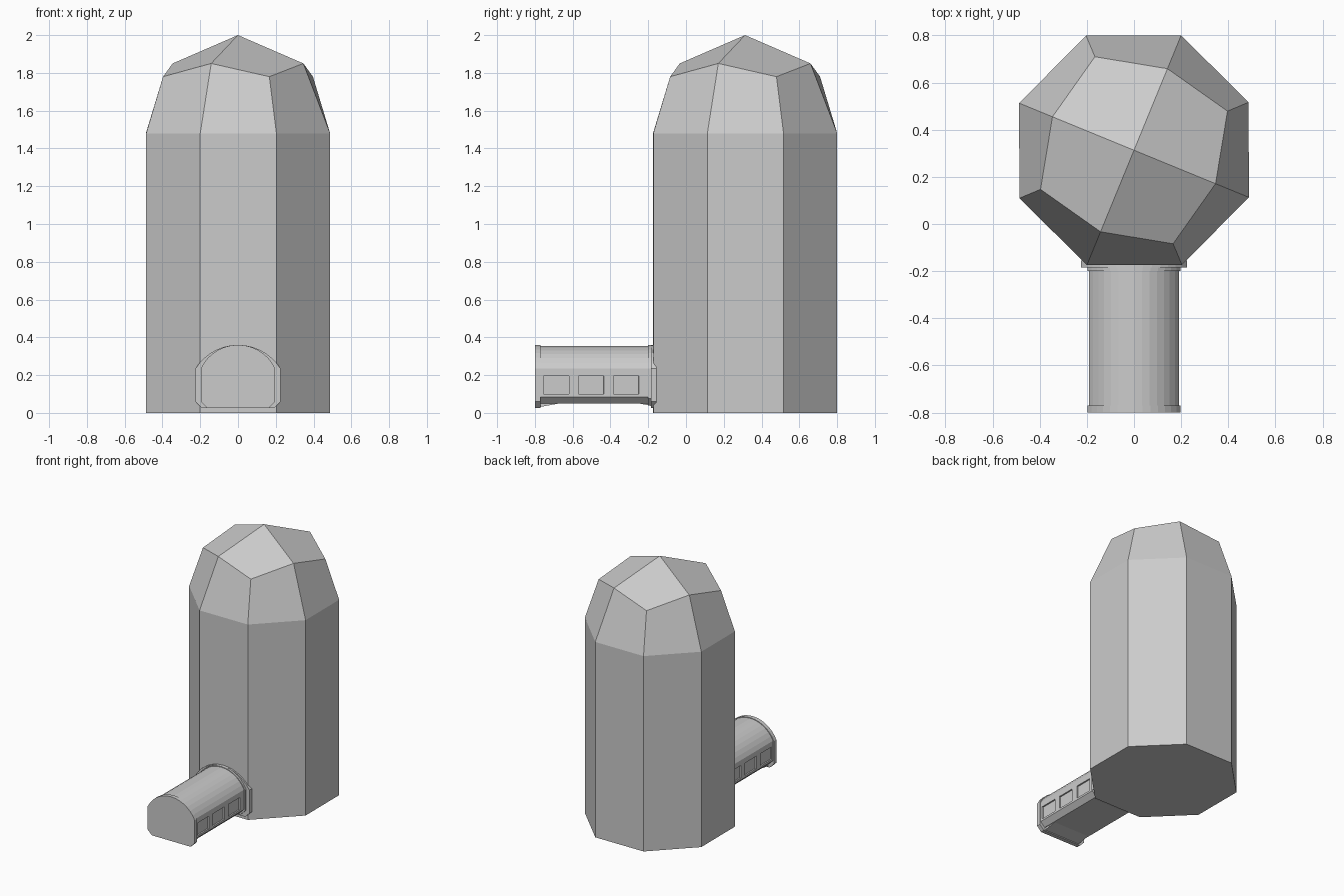
import bpy, bmesh
from math import radians, sin, cos, asin, sqrt

cube = bpy.data.objects.get("Cube")
if cube:
    bpy.data.objects.remove(cube)

grey = bpy.data.materials.new("plain grey")
grey.use_nodes = True
grey.diffuse_color = (0.6, 0.6, 0.6, 1)
grey.node_tree.nodes["Principled BSDF"].inputs["Base Color"].default_value = grey.diffuse_color


def finish(name, bm):
    bmesh.ops.recalc_face_normals(bm, faces=bm.faces)
    mesh = bpy.data.meshes.new(name)
    bm.to_mesh(mesh)
    bm.free()
    mesh.materials.append(grey)
    obj = bpy.data.objects.new(name, mesh)
    bpy.context.collection.objects.link(obj)
    return obj


def arch_profile(half, bottom, spring, top, cut, extra=(), steps=14):
    """Chamfered floor, straight walls and a segmental arch roof, as x, z points."""
    rise = top - spring
    radius = (half * half + rise * rise) / (2 * rise)
    span = asin(half / radius)
    right = [(half - cut, bottom), (half, bottom + cut)] + [(half, z) for z in extra]
    roof = [(radius * sin(a), top - radius + radius * cos(a))
            for a in (span * (1 - 2 * i / steps) for i in range(steps + 1))]
    return right + roof + [(-x, z) for x, z in reversed(right)]


def loft(profile, stations):
    """Sweep an x, z profile through the given y stations and cap both ends."""
    bm = bmesh.new()
    rings = [[bm.verts.new((x, y, z)) for x, z in profile] for y in stations]
    n = len(profile)
    for a, b in zip(rings, rings[1:]):
        for i in range(n):
            j = (i + 1) % n
            bm.faces.new((a[i], a[j], b[j], b[i]))
    bm.faces.new(rings[0])
    bm.faces.new(rings[-1])
    return bm


# Octagonal tower with a faceted dome
CENTRE_Y = 0.313
bm = bmesh.new()


def ring(radii, heights):
    return [bm.verts.new((radii[k % 2] * cos(radians(22.7 + 45 * k)),
                          CENTRE_Y + radii[k % 2] * sin(radians(22.7 + 45 * k)),
                          heights[k % 2])) for k in range(8)]


base = ring((0.527, 0.527), (0, 0))
eaves = ring((0.527, 0.527), (1.48, 1.48))
crown = ring((0.43, 0.374), (1.78, 1.85))
apex = bm.verts.new((0, CENTRE_Y, 2))
bm.faces.new(base)
for low, high in ((base, eaves), (eaves, crown)):
    for k in range(8):
        j = (k + 1) % 8
        bm.faces.new((low[k], low[j], high[j], high[k]))
for k in range(1, 8, 2):
    bm.faces.new((apex, crown[k], crown[(k + 1) % 8], crown[(k + 2) % 8]))
finish("tower", bm)

# Entrance tunnel with three recessed panels on each wall
stations = [-0.78, -0.755, -0.62, -0.57, -0.435, -0.385, -0.25, -0.17]
bm = loft(arch_profile(0.19, 0.05, 0.235, 0.355, 0.035, (0.1, 0.195)), stations)
bmesh.ops.recalc_face_normals(bm, faces=bm.faces)
panels = []
for f in bm.faces:
    c = f.calc_center_median()
    in_bay = any(stations[i] < c.y < stations[i + 1] for i in (1, 3, 5))
    if abs(f.normal.x) > 0.99 and 0.1 < c.z < 0.195 and in_bay:
        panels.append(f)
bmesh.ops.inset_individual(bm, faces=panels, thickness=0.001, depth=-0.01)
finish("tunnel", bm)

# End plate, and collars where the tunnel meets the tower
for name, half, bottom, top, cut, ys in (
        ("tunnel_end_plate", 0.197, 0.025, 0.36, 0.035, (-0.8, -0.77)),
        ("tunnel_collar", 0.225, 0.025, 0.36, 0.035, (-0.185, -0.155)),
        ("tunnel_inner_rib", 0.197, 0.04, 0.36, 0.035, (-0.2, -0.18))):
    finish(name, loft(arch_profile(half, bottom, 0.235, top, cut), ys))

# Small tapered feet below both ends of the tunnel
for name, y0, y1, drop in (("front_foot", -0.77, -0.67, 0.032),
                           ("rear_foot", -0.18, -0.25, 0.036)):
    bm = loft([(0.15, drop), (0.15, 0.055), (-0.15, 0.055), (-0.15, drop)], (y0, y1))
    for v in bm.verts:
        if abs(v.co.y - y1) < 0.001 and v.co.z < 0.05:
            v.co.z = 0.05
    finish(name, bm)
